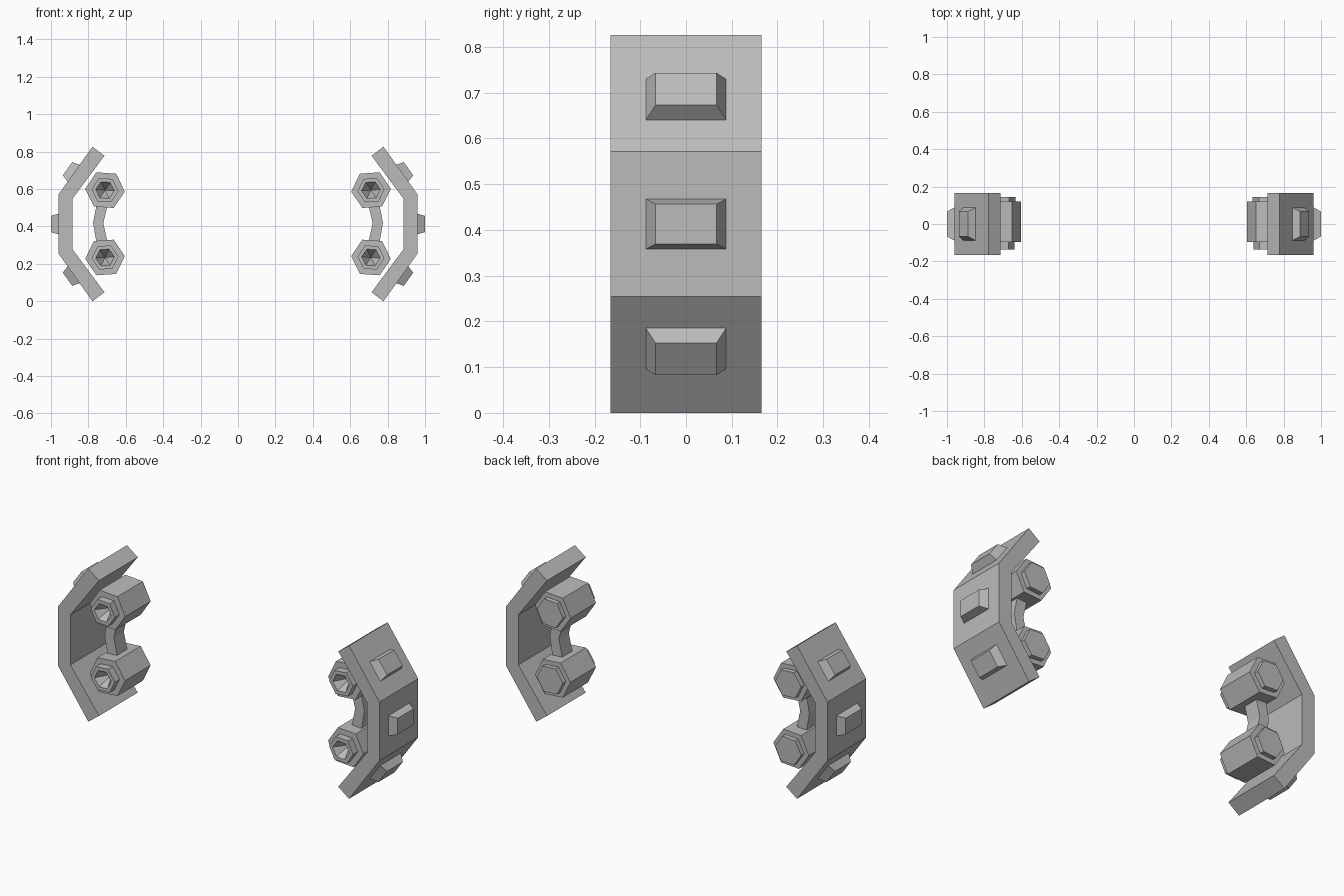
import bpy, bmesh, math
from mathutils import Vector

if "Cube" in bpy.data.objects:
    bpy.data.objects.remove(bpy.data.objects["Cube"])

MID = 0.413  # height of the symmetry plane

grey = bpy.data.materials.new("plain grey")
grey.diffuse_color = (0.5, 0.5, 0.5, 1)
grey.use_nodes = True
grey.node_tree.nodes["Principled BSDF"].inputs["Base Color"].default_value = grey.diffuse_color


def make(name, loops, cap_start=True, cap_end=True):
    """Skin a run of matching point loops and mirror it to the other side."""
    bm = bmesh.new()
    rings = [[bm.verts.new(p) for p in loop] for loop in loops]
    n = len(rings[0])
    for a, b in zip(rings, rings[1:]):
        for i in range(n):
            j = (i + 1) % n
            bm.faces.new((a[i], a[j], b[j], b[i]))
    if cap_start:
        bm.faces.new(rings[0][::-1])
    if cap_end:
        bm.faces.new(rings[-1])
    bmesh.ops.remove_doubles(bm, verts=bm.verts, dist=1e-5)
    bmesh.ops.recalc_face_normals(bm, faces=bm.faces)
    mesh = bpy.data.meshes.new(name)
    bm.to_mesh(mesh)
    bm.free()
    mesh.materials.append(grey)
    obj = bpy.data.objects.new(name, mesh)
    bpy.context.collection.objects.link(obj)
    obj.modifiers.new("other side", 'MIRROR').use_clip = False
    return obj


def extrude(name, profile, y0, y1):
    return make(name, [[(x, y, z) for x, z in profile] for y in (y0, y1)])


# Bent armour plate
half = [(0.778, 0.413), (0.96, 0.158), (0.885, 0.135), (0.714, 0.365)]
upper = [(x, MID + h) for x, h in half]
lower = [(x, MID - h) for x, h in half]
extrude("armour_plate",
        [upper[0], upper[1], lower[1], lower[0],
         lower[3], lower[2], upper[2], upper[3]], -0.165, 0.165)


# Tapered studs, one on each outer facet
def stud(name, x, z, tilt):
    out = Vector((math.cos(tilt), 0, math.sin(tilt)))
    up = Vector((-math.sin(tilt), 0, math.cos(tilt)))
    side = Vector((0, 1, 0))
    loops = []
    for h, w, l in ((-0.01, 0.088, 0.055), (0, 0.088, 0.055), (0.04, 0.067, 0.0435)):
        c = Vector((x, 0, z)) + out * h
        loops.append([c + side * w * s + up * l * t
                      for s, t in ((-1, -1), (1, -1), (1, 1), (-1, 1))])
    make(name, loops)


tilt = math.atan2(0.182, 0.255)
stud("middle_stud", 0.96, MID, 0)
stud("upper_stud", 0.879, MID + 0.272, tilt)
stud("lower_stud", 0.879, MID - 0.272, -tilt)


# Hexagonal barrels: recessed nozzle in front, stepped cap behind
def barrel(name, x, z, turn):
    def hexagon(y, r):
        return [(x + r * math.cos(turn + i * math.pi / 3), y,
                 z + r * math.sin(turn + i * math.pi / 3)) for i in range(6)]
    steps = [(-0.06, 0), (-0.137, 0.05), (-0.137, 0.072), (-0.097, 0.072),
             (-0.097, 0.106), (0.12, 0.106), (0.12, 0.078), (0.145, 0.078)]
    bm_loops = [hexagon(y, max(r, 0.0005)) for y, r in steps]
    make(name, bm_loops)


barrel("upper_barrel", 0.711, MID + 0.181, math.radians(4))
barrel("lower_barrel", 0.711, MID - 0.179, math.radians(-4))

# Bent bar joining the two barrels
extrude("connecting_bar",
        [(0.755, MID + 0.11), (0.775, MID + 0.005), (0.755, MID - 0.11),
         (0.695, MID - 0.11), (0.72, MID + 0.005), (0.695, MID + 0.11)],
        -0.03, 0.055)
